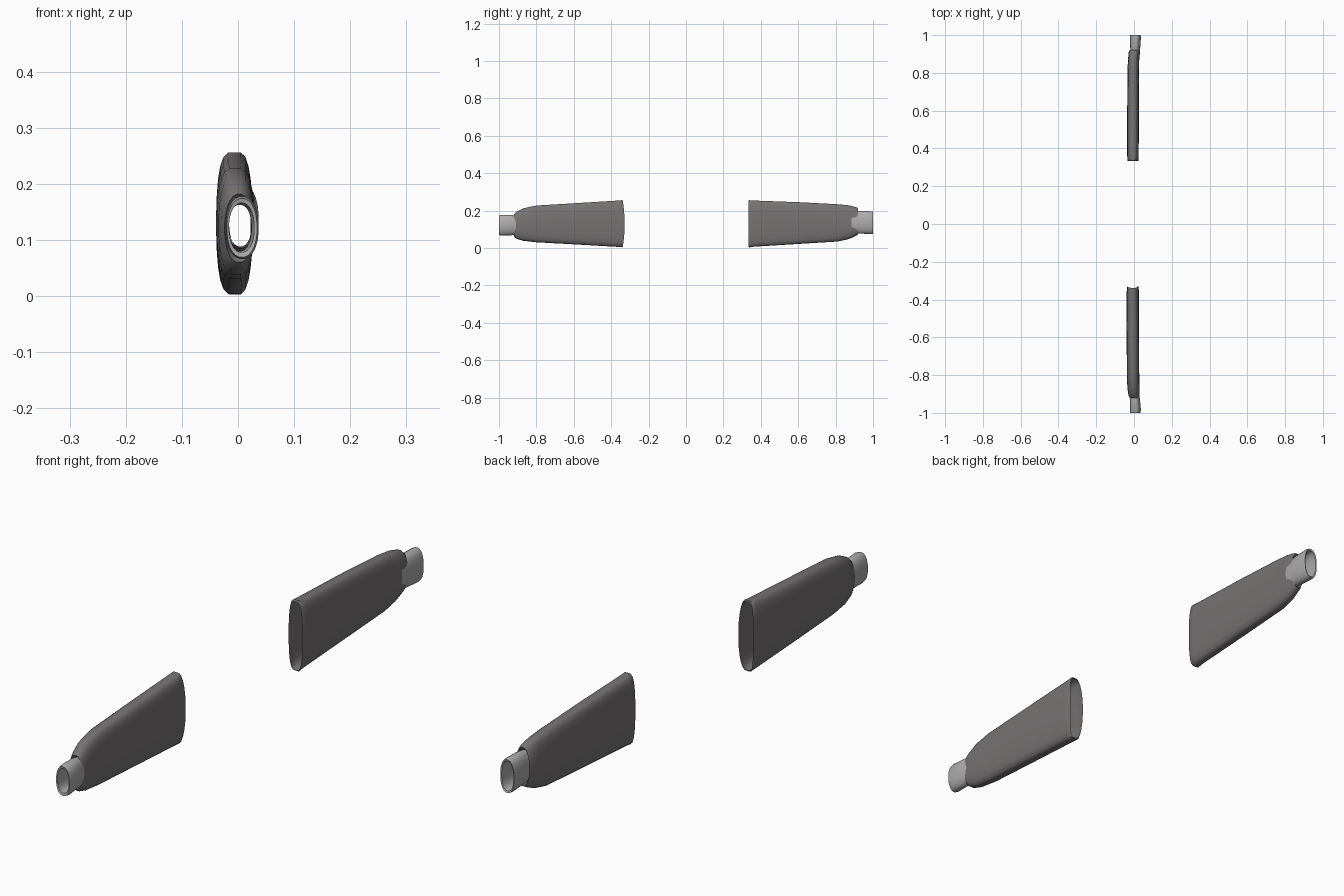
import bpy, bmesh, math


def material(name, rgb):
    m = bpy.data.materials.new(name)
    m.diffuse_color = (*rgb, 1)
    return m


DARK = material("dark grey cloth", (0.18, 0.17, 0.17))
LIGHT = material("light grey cuff", (0.42, 0.41, 0.41))


def loft(name, stations, mat, sides=24, bow=0.0):
    """Open tube through rounded rings: (y, x min, x max, z min, z max, squareness)."""
    bm = bmesh.new()
    rings = []
    for i, (y, x0, x1, z0, z1, n) in enumerate(stations):
        ring = []
        for k in range(sides):
            a = 2 * math.pi * (k + 0.5) / sides
            c, s = math.cos(a), math.sin(a)
            u = math.copysign(abs(c) ** (2 / n), c)
            v = math.copysign(abs(s) ** (2 / 2.2), s)
            # stadium-like section: long flat sides, round top and bottom
            dy = bow * (1 - v * v) if i == len(stations) - 1 else 0
            ring.append(bm.verts.new(((x0 + x1) / 2 + u * (x1 - x0) / 2, y + dy,
                                      (z0 + z1) / 2 + v * (z1 - z0) / 2)))
        rings.append(ring)
    for a, b in zip(rings, rings[1:]):
        for k in range(sides):
            j = (k + 1) % sides
            bm.faces.new((a[k], a[j], b[j], b[k]))
    bmesh.ops.recalc_face_normals(bm, faces=bm.faces)
    # an open tube must face outwards: test the lowest face
    low = min(bm.faces, key=lambda f: f.calc_center_median().z)
    if low.normal.z > 0:
        bmesh.ops.reverse_faces(bm, faces=bm.faces)
    me = bpy.data.meshes.new(name)
    bm.to_mesh(me)
    bm.free()
    me.materials.append(mat)
    ob = bpy.data.objects.new(name, me)
    bpy.context.collection.objects.link(ob)
    bpy.context.view_layer.objects.active = ob
    ob.select_set(True)
    bpy.ops.object.shade_smooth_by_angle(angle=math.radians(45))
    ob.select_set(False)
    return ob


# front sleeve and its cuff
loft("front_sleeve", [
    (-0.905, -0.020, 0.026, 0.075, 0.170, 2.2),
    (-0.920, -0.024, 0.028, 0.060, 0.182, 2.2),
    (-0.905, -0.030, 0.029, 0.048, 0.195, 2.5),
    (-0.870, -0.035, 0.029, 0.038, 0.213, 3.0),
    (-0.800, -0.038, 0.028, 0.030, 0.228, 3.5),
    (-0.600, -0.039, 0.027, 0.019, 0.240, 4.0),
    (-0.360, -0.039, 0.026, 0.005, 0.255, 4.0),
    (-0.340, -0.037, 0.025, 0.003, 0.257, 4.0),
    (-0.338, -0.035, 0.023, 0.007, 0.252, 4.0)], DARK, bow=0.01)
loft("front_cuff", [
    (-0.890, -0.018, 0.024, 0.080, 0.163, 2.2),
    (-0.998, -0.016, 0.029, 0.078, 0.166, 2.2),
    (-1.000, -0.020, 0.034, 0.069, 0.174, 2.2),
    (-0.985, -0.022, 0.037, 0.066, 0.178, 2.2),
    (-0.930, -0.022, 0.032, 0.068, 0.177, 2.2),
    (-0.895, -0.020, 0.027, 0.074, 0.170, 2.2)], LIGHT)

# back sleeve and its cuff
loft("back_sleeve", [
    (0.900, -0.020, 0.030, 0.085, 0.190, 2.2),
    (0.920, -0.024, 0.030, 0.072, 0.210, 2.2),
    (0.910, -0.028, 0.030, 0.065, 0.219, 2.5),
    (0.870, -0.032, 0.028, 0.047, 0.229, 3.0),
    (0.810, -0.035, 0.027, 0.034, 0.235, 3.5),
    (0.600, -0.036, 0.026, 0.021, 0.246, 4.0),
    (0.360, -0.036, 0.025, 0.006, 0.255, 4.0),
    (0.337, -0.035, 0.024, 0.002, 0.257, 4.0),
    (0.333, -0.033, 0.022, 0.006, 0.252, 4.0)], DARK)
loft("back_cuff", [
    (0.880, -0.018, 0.026, 0.088, 0.185, 2.2),
    (0.998, -0.016, 0.031, 0.082, 0.188, 2.4),
    (1.000, -0.020, 0.035, 0.076, 0.195, 2.4),
    (0.990, -0.021, 0.037, 0.074, 0.197, 2.4),
    (0.930, -0.020, 0.033, 0.077, 0.198, 2.2),
    (0.885, -0.019, 0.030, 0.082, 0.192, 2.2)], LIGHT)
